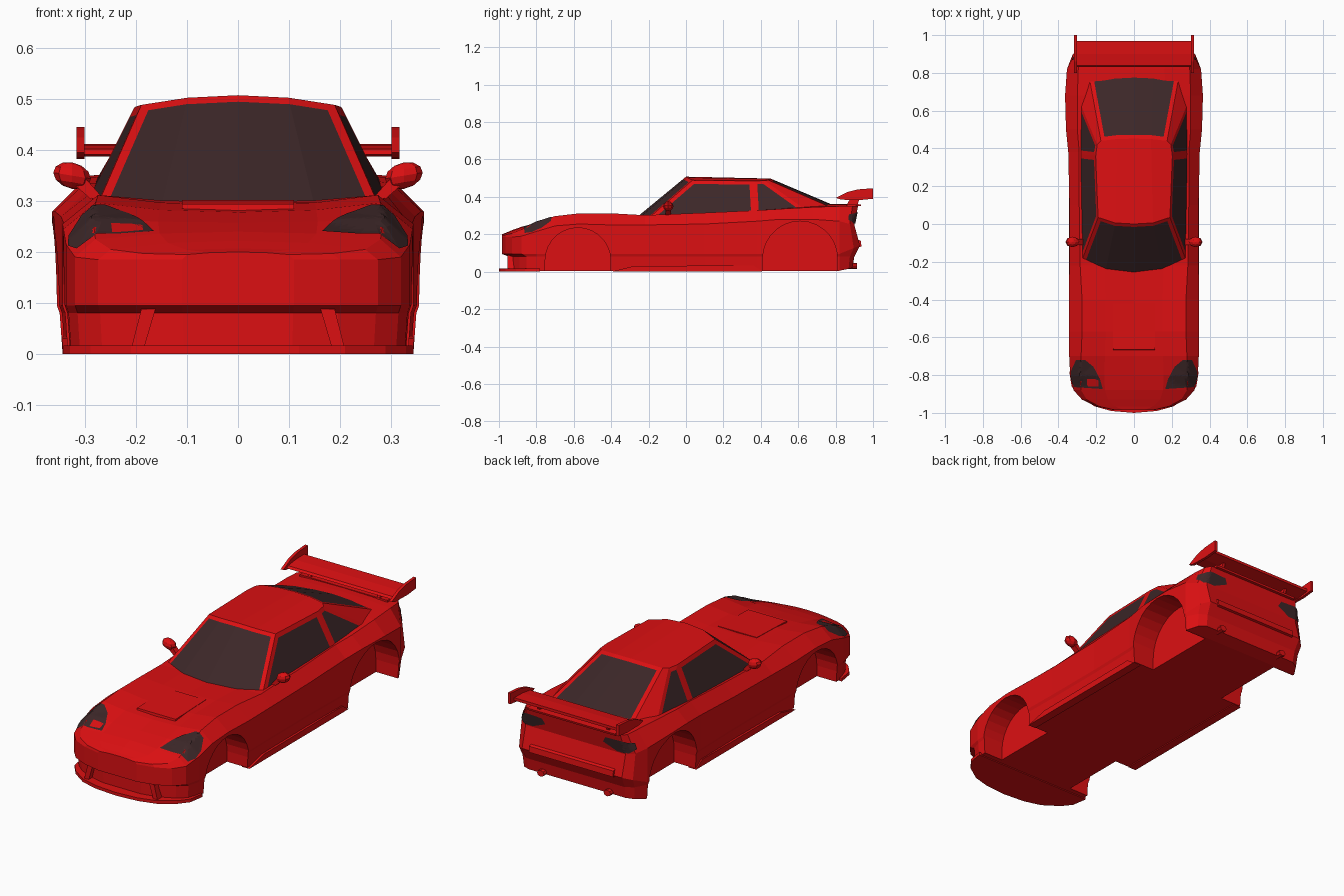
import bpy, bmesh, math
from mathutils import Vector, Matrix
from mathutils.bvhtree import BVHTree

if "Cube" in bpy.data.objects:
    bpy.data.objects.remove(bpy.data.objects["Cube"])


def material(name, rgb):
    m = bpy.data.materials.new(name)
    m.diffuse_color = (*rgb, 1)
    m.use_nodes = True
    m.node_tree.nodes["Principled BSDF"].inputs["Base Color"].default_value = m.diffuse_color
    return m


RED = material("red paint", (0.72, 0.005, 0.006))
GLASS = material("dark glass", (0.045, 0.02, 0.021))


def finish(name, bm, *mats, mirror=False):
    bmesh.ops.recalc_face_normals(bm, faces=bm.faces)
    me = bpy.data.meshes.new(name)
    bm.to_mesh(me)
    bm.free()
    for m in mats:
        me.materials.append(m)
    ob = bpy.data.objects.new(name, me)
    bpy.context.collection.objects.link(ob)
    if mirror:
        ob.modifiers.new("mirror", 'MIRROR')
    return ob


def prism(name, pts, axis, a, b, mat=RED, mirror=False):
    """Extrude a 2D outline along an axis from a to b."""
    place = {'X': lambda u, v, t: (t, u, v), 'Y': lambda u, v, t: (u, t, v),
             'Z': lambda u, v, t: (u, v, t)}[axis]
    bm = bmesh.new()
    lo = [bm.verts.new(place(u, v, a)) for u, v in pts]
    hi = [bm.verts.new(place(u, v, b)) for u, v in pts]
    bm.faces.new(lo)
    bm.faces.new(hi)
    for i in range(len(pts)):
        j = (i + 1) % len(pts)
        bm.faces.new((lo[i], lo[j], hi[j], hi[i]))
    return finish(name, bm, mat, mirror=mirror)


# Body shell: y, half width, belt z, shoulder x, shoulder z, centre z
STATIONS = [
    (-.985, .11, .185, .10, .195, .200), (-.965, .20, .185, .185, .197, .207),
    (-.93, .275, .185, .25, .205, .222), (-.88, .32, .19, .28, .225, .240),
    (-.80, .338, .215, .285, .265, .258), (-.70, .343, .245, .28, .297, .278),
    (-.57, .345, .255, .275, .312, .292), (-.40, .345, .25, .275, .312, .298),
    (-.22, .342, .25, .285, .302, .298), (.10, .342, .255, .29, .315, .310),
    (.38, .348, .27, .29, .328, .320), (.50, .36, .28, .30, .335, .340),
    (.68, .365, .28, .30, .345, .360), (.82, .355, .27, .295, .35, .362),
    (.89, .325, .255, .29, .35, .360), (.92, .285, .25, .27, .352, .360)]
bm = bmesh.new()
rings = []
for y, w, zb, ws, zs, zc in STATIONS:
    d = .04 * min(1, max(0, (-.8 - y) / .12))      # front intake recess
    tail = min(1, max(0, (y - .82) / .1))          # shaped rear bumper
    half = [(w * .97, y + d - .03 * tail, .005 + .015 * tail),
            (w * .985, y + d - .02 * tail, .08),
            (w, y + .01 * tail, .095 + .045 * tail),
            (w, y - .02 * tail, zb), (ws, y, zs),
            (ws * .55, y, zc + .25 * (zs - zc)), (0, y, zc)]
    full = half + [(-x, q, z) for x, q, z in half[-2::-1]]
    rings.append([bm.verts.new(p) for p in full])
n = 13
for r, s in zip(rings, rings[1:]):
    for i in range(n):
        j = (i + 1) % n
        bm.faces.new((r[i], r[j], s[j], s[i]))
for r in (rings[0], rings[-1]):
    for i in range(5):
        bm.faces.new((r[i], r[i + 1], r[11 - i], r[12 - i]))
    bm.faces.new((r[5], r[6], r[7]))
bmesh.ops.recalc_face_normals(bm, faces=bm.faces)
shell = BVHTree.FromBMesh(bm)
body = finish("body_shell", bm, RED)

# Wheel wells cut through the sides
for name, yc, zc, r in (("front", -.578, .06, .175), ("rear", .61, .07, .20)):
    arch = [(yc - r, -.1)] + [(yc - r * math.cos(math.pi * k / 14), zc + r * math.sin(math.pi * k / 14))
                              for k in range(15)] + [(yc + r, -.1)]
    cutter = prism(name + "_well_cutter", arch, 'X', .22, .5, mirror=True)
    cutter.hide_render = True
    cutter.display_type = 'WIRE'
    b = body.modifiers.new(name + "_wells", 'BOOLEAN')
    b.operation, b.object, b.solver = 'DIFFERENCE', cutter, 'EXACT'

# Cabin: base ring and roof ring, with windows inset
BASE = [(0, -.262, .292), (.15, -.245, .292), (.275, -.19, .295), (.288, .37, .315),
        (.285, .64, .33), (.235, .765, .348), (.1, .785, .353), (0, .79, .355)]
ROOF = [(0, 0, .508), (.1, .006, .503), (.19, .035, .489), (.203, .36, .485),
        (.195, .42, .487), (.175, .44, .49), (.09, .45, .496), (0, .452, .498)]
GROUP = [1, 1, 2, 3, 0, 4, 4]  # windscreen, door, quarter, rear windows
bm = bmesh.new()
lo = [bm.verts.new(p) for p in BASE]
hi = [bm.verts.new(p) for p in ROOF]
for i, g in enumerate(GROUP):
    bm.faces.new((lo[i], lo[i + 1], hi[i + 1], hi[i])).material_index = g
bm.faces.new((hi[0], hi[1], hi[6], hi[7]))
bm.faces.new(hi[1:7])
bmesh.ops.mirror(bm, geom=bm.verts[:] + bm.edges[:] + bm.faces[:],
                 matrix=Matrix.Identity(4), merge_dist=.0005, axis='X')
bmesh.ops.recalc_face_normals(bm, faces=bm.faces)
glass = []
for g, rim in ((1, .02), (2, .022), (3, .02), (4, .022)):
    panes = [f for f in bm.faces if f.material_index == g]
    res = bmesh.ops.inset_region(bm, faces=panes, thickness=rim, use_even_offset=True)
    for f in res["faces"]:
        f.material_index = 0
    glass += panes
for f in bm.faces:
    f.material_index = 0
for f in glass:
    f.material_index = 1
finish("cabin", bm, RED, GLASS)


def decal(name, outline, start, ray):
    """Thin plate laid on the body by projecting an outline along a ray."""
    dense = []
    for i, p in enumerate(outline):
        q = outline[(i + 1) % len(outline)]
        dense += [Vector(p).lerp(Vector(q), k / 4) for k in range(4)]
    mid = sum(dense, Vector((0, 0))) / len(dense)

    def drop(p):
        loc, nor, _, _ = shell.ray_cast(Vector(start(p)), Vector(ray))
        return loc + nor * .004
    bm = bmesh.new()
    loops = [[bm.verts.new(drop(mid.lerp(p, t))) for p in dense]
             for t in (1, .84, .67, .5, .33, .16)]
    c = bm.verts.new(drop(mid))
    m = len(dense)
    for i in range(m):
        j = (i + 1) % m
        for a, b in zip(loops, loops[1:]):
            bm.faces.new((a[i], a[j], b[j], b[i]))
        bm.faces.new((loops[-1][i], loops[-1][j], c))
    return finish(name, bm, GLASS, mirror=True)


# Lamps
decal("headlights", [(.165, -.872), (.18, -.82), (.215, -.755), (.26, -.718), (.305, -.72),
                     (.33, -.775), (.332, -.82), (.315, -.862)],
      lambda p: (p.x, p.y, 2), (0, 0, -1))
decal("tail_lights", [(.165, .29), (.18, .318), (.27, .322), (.315, .305), (.325, .275),
                      (.30, .258), (.24, .258)],
      lambda p: (p.x, 3, p.y), (0, -1, 0))

# Front splitter and intake dividers
edge = [(0, -1), (.12, -.99), (.21, -.965), (.29, -.91), (.33, -.86), (.343, -.78)]
prism("front_splitter", edge + [(-x, y) for x, y in edge[:0:-1]], 'Z', 0, .016)
prism("intake_dividers", [(.185, .01), (.21, .01), (.19, .088), (.162, .088)], 'Y',
      -.955, -.88, mirror=True)

# Hood scoop and side skirts
prism("hood_scoop", [(-.67, .265), (-.665, .294), (-.42, .302), (-.42, .27)], 'X', -.11, .11)
prism("side_skirts", [(-.40, 0), (.41, 0), (.36, .034), (-.28, .03)], 'X', .30, .345, mirror=True)

# Rear bumper step, number plate panel and exhaust pipes
prism("rear_bumper_step", [(.90, .125), (.938, .135), (.935, .165), (.89, .185)], 'X', -.24, .24)
prism("boot_lip", [(.86, .35), (.935, .35), (.937, .36), (.86, .363)], 'X', -.25, .25)
prism("exhaust_pipes", [(.19 + .02 * math.cos(k * math.pi / 4), .03 + .016 * math.sin(k * math.pi / 4))
                        for k in range(8)], 'Y', .82, .915, mirror=True)

# Rear wing
prism("wing_blade", [(.83, .392), (.90, .388), (.97, .398), (.97, .412), (.90, .41), (.84, .402)],
      'X', -.305, .305)
prism("wing_end_plates", [(.80, .395), (.86, .425), (.92, .44), (1, .446), (1, .39), (.93, .383), (.83, .385)],
      'X', .302, .317, mirror=True)
prism("wing_supports", [(.85, .34), (.91, .34), (.93, .395), (.88, .395)], 'X', .19, .205, mirror=True)

# Door mirrors
bm = bmesh.new()
bmesh.ops.create_uvsphere(bm, u_segments=8, v_segments=6, radius=1)
for v in bm.verts:
    x, y, z = v.co
    v.co = (.326 + .037 * x, -.095 + .028 * y, .35 + .026 * z + .006 * x)
finish("door_mirrors", bm, RED, mirror=True)
prism("mirror_stalks", [(.26, .30), (.285, .30), (.325, .335), (.30, .345)], 'Y', -.11, -.08, mirror=True)
